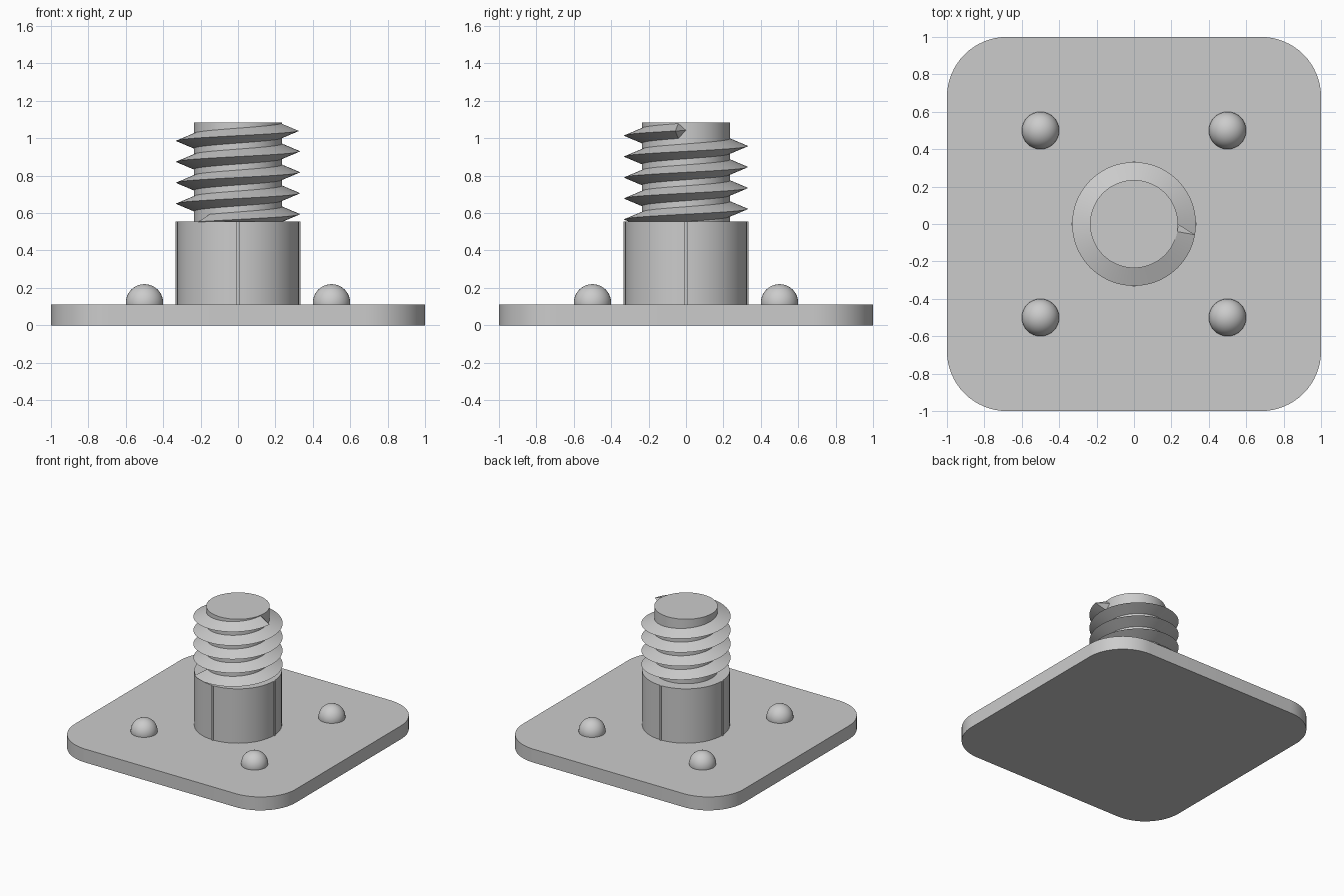
import bpy, bmesh, math
from mathutils import Matrix

if "Cube" in bpy.data.objects:
    bpy.data.objects.remove(bpy.data.objects["Cube"])

grey = bpy.data.materials.new("light_grey")
grey.diffuse_color = (0.6, 0.6, 0.6, 1)
grey.use_nodes = True
grey.node_tree.nodes["Principled BSDF"].inputs["Base Color"].default_value = grey.diffuse_color


def make(name, bm, smooth=True):
    bmesh.ops.recalc_face_normals(bm, faces=bm.faces)
    me = bpy.data.meshes.new(name)
    bm.to_mesh(me)
    bm.free()
    ob = bpy.data.objects.new(name, me)
    bpy.context.collection.objects.link(ob)
    me.materials.append(grey)
    if smooth:
        bpy.ops.object.select_all(action='DESELECT')
        ob.select_set(True)
        bpy.context.view_layer.objects.active = ob
        bpy.ops.object.shade_smooth_by_angle(angle=math.radians(30))
    return ob


def prism(name, outline, z0, z1):
    bm = bmesh.new()
    face = bm.faces.new([bm.verts.new((x, y, z0)) for x, y in outline])
    res = bmesh.ops.extrude_face_region(bm, geom=[face], use_keep_orig=True)
    verts = [g for g in res["geom"] if isinstance(g, bmesh.types.BMVert)]
    bmesh.ops.translate(bm, verts=verts, vec=(0, 0, z1 - z0))
    return make(name, bm)


def arc(cx, cy, r, a0, a1, n):
    return [(cx + r * math.cos(math.radians(a0 + (a1 - a0) * i / n)),
             cy + r * math.sin(math.radians(a0 + (a1 - a0) * i / n))) for i in range(n + 1)]


# Base plate with rounded corners
R = 0.32
plate = []
for k, (sx, sy) in enumerate([(1, 1), (-1, 1), (-1, -1), (1, -1)]):
    plate += arc(sx * (1 - R), sy * (1 - R), R, 90 * k, 90 * k + 90, 16)
prism("base_plate", plate, 0, 0.11)

# Collar with a narrow rib on each of its four sides
collar = []
for k in range(4):
    a = 90 * k
    collar += arc(0, 0, 0.333, a - 1.3, a + 1.3, 1)
    collar += arc(0, 0, 0.325, a + 1.4, a + 88.6, 20)
prism("collar", collar, 0.1, 0.555)

# Threaded core
CORE, TIP = 0.235, 0.331
prism("threaded_core", arc(0, 0, CORE, 0, 360, 72)[:-1], 0.5, 1.083)

# Helical thread: triangular section swept upwards, counter-clockwise
bm = bmesh.new()
START, END, STEP, PITCH = -130, 1430, 5, 0.112
section = [(CORE - 0.005, -0.042), (TIP, 0), (CORE - 0.005, 0.042)]
rings = []
for deg in range(START, END + 1, STEP):
    a = math.radians(deg)
    z = 0.594 + PITCH * deg / 360
    rings.append([bm.verts.new((r * math.cos(a), r * math.sin(a), z + dz)) for r, dz in section])
for p, q in zip(rings, rings[1:]):
    for i in range(3):
        j = (i + 1) % 3
        bm.faces.new((p[i], p[j], q[j], q[i]))
bm.faces.new(rings[0])
# Thread run-out, tapering to a point on the core
apex = bm.verts.new((CORE, 0, 0.594 + PITCH * 4))
for i in range(3):
    bm.faces.new((rings[-1][i], rings[-1][(i + 1) % 3], apex))
make("screw_thread", bm)

# Four domed studs
for x in (-0.5, 0.5):
    for y in (-0.5, 0.5):
        bm = bmesh.new()
        bmesh.ops.create_uvsphere(bm, u_segments=32, v_segments=20, radius=0.1,
                                  matrix=Matrix.Translation((x, y, 0.12)))
        make("domed_stud", bm)
